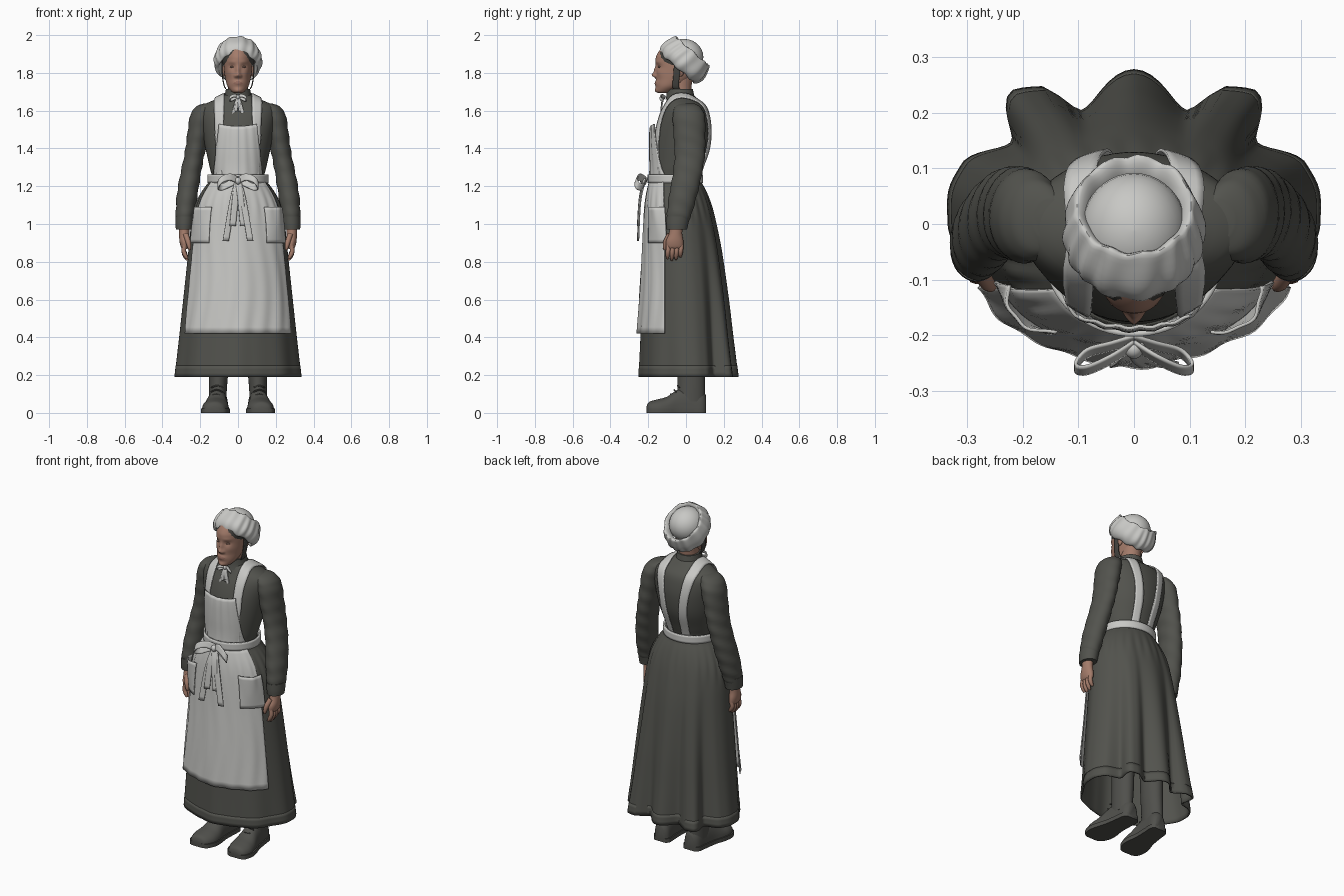
import bpy, bmesh, math
from mathutils import Vector
from mathutils.bvhtree import BVHTree

if "Cube" in bpy.data.objects:
    bpy.data.objects.remove(bpy.data.objects["Cube"])

def material(name, r, g, b):
    m = bpy.data.materials.new(name)
    m.diffuse_color = (r, g, b, 1)
    m.use_nodes = True
    m.node_tree.nodes["Principled BSDF"].inputs["Base Color"].default_value = m.diffuse_color
    return m

DRESS = material("dress_grey", .085, .086, .075)
WHITE = material("apron_white", .58, .58, .56)
SKIN = material("skin", .37, .2, .145)
LIP = material("lip", .29, .145, .11)
HAIR = material("hair_dark", .06, .058, .052)
BOOT = material("boot_grey", .08, .08, .072)
EYE = material("eye_brown", .25, .15, .115)

def spline(pts, n):
    """Catmull-Rom through tuples of any length."""
    out = []
    for i in range(len(pts) - 1):
        a, b, c, d = (pts[max(i-1, 0)], pts[i], pts[i+1], pts[min(i+2, len(pts)-1)])
        for k in range(n):
            t = k / n
            out.append(tuple(q + .5*t*(r-p + t*(2*p-5*q+4*r-s + t*(3*(q-r)+s-p)))
                             for p, q, r, s in zip(a, b, c, d)))
    return out + [tuple(pts[-1])]

def grid(name, rows, mat, closed=True, cap=True, solid=0, loop=False):
    """Mesh from rows of points."""
    bm = bmesh.new()
    vs = [[bm.verts.new(p) for p in row] for row in rows]
    n, m = len(rows[0]), len(rows)
    for i in range(m if loop else m - 1):
        for j in range(n if closed else n - 1):
            i2, j2 = (i+1) % m, (j+1) % n
            bm.faces.new((vs[i][j], vs[i][j2], vs[i2][j2], vs[i2][j]))
    if closed and cap and not loop:
        bm.faces.new(vs[0])
        bm.faces.new(vs[-1])
    bmesh.ops.recalc_face_normals(bm, faces=bm.faces)
    me = bpy.data.meshes.new(name)
    bm.to_mesh(me)
    bm.free()
    me.materials.append(mat)
    me.shade_smooth()
    me.set_sharp_from_angle(angle=math.radians(50))
    ob = bpy.data.objects.new(name, me)
    bpy.context.collection.objects.link(ob)
    if solid:
        mod = ob.modifiers.new("thickness", 'SOLIDIFY')
        mod.thickness, mod.offset = solid, 0
    return ob

def loft(name, table, mat, seg=32, steps=5, wob=0, bump=None):
    """Stack of ellipses: rows are x, z, half width, front y, back y."""
    rows = []
    for i, (x, z, rx, yf, yb) in enumerate(spline(table, steps)):
        row = []
        for k in range(seg):
            a, w = 2*math.pi*k/seg, wob*min(1, i/20)
            px = x + (rx + w*math.sin(i*1.3 + 2*a))*math.sin(a)
            py = (yf+yb)/2 + ((yb-yf)/2 + w*math.sin(i*1.3 + a))*math.cos(a)
            if bump and math.cos(a) < 0:
                py -= bump(px, z)
            row.append((px, py, z))
        rows.append(row)
    return grid(name, rows, mat)

def tube(name, pts, mat, seg=10, steps=4):
    """Round tube: points are x, y, z, radius."""
    ps, rows = spline(pts, steps), []
    for i, p in enumerate(ps):
        t = Vector(ps[min(i+1, len(ps)-1)][:3]) - Vector(ps[max(i-1, 0)][:3])
        u = t.cross(Vector((.3, 1, .1))).normalized()
        v = t.cross(u).normalized()
        rows.append([Vector(p[:3]) + p[3]*(u*math.cos(a) + v*math.sin(a))
                     for a in (2*math.pi*k/seg for k in range(seg))])
    return grid(name, rows, mat)

def ribbon(name, pts, width, mat, steps=6, tree=None, across=4):
    """Strip along a path, optionally laid on a surface."""
    rows = []
    for p in spline(pts, steps):
        row = [Vector(p) + Vector(width)*(k/across - .5) for k in range(across + 1)]
        if tree:
            hits = [tree.find_nearest(q) for q in row]
            row = [h[0] + h[1]*.008 for h in hits]
        rows.append(row)
    return grid(name, rows, mat, closed=False, solid=.006)

def ball(name, c, r, mat, seg=24):
    rows = [[(c[0]+r[0]*math.sin(b)*math.sin(a), c[1]+r[1]*math.sin(b)*math.cos(a), c[2]-r[2]*math.cos(b))
             for a in (2*math.pi*k/seg for k in range(seg))] for b in (.02 + 3.1*i/14 for i in range(15))]
    return grid(name, rows, mat)

# body profile: z, half width, front y, back y
BODY = spline([(.19, .325, -.24, .25), (.4, .303, -.232, .23), (.6, .283, -.225, .212), (.85, .258, -.215, .182),
    (1.0, .243, -.21, .155), (1.1, .222, -.205, .13), (1.18, .182, -.195, .1), (1.24, .14, -.182, .07),
    (1.3, .15, -.178, .085), (1.4, .172, -.175, .12), (1.5, .19, -.163, .13), (1.58, .203, -.138, .12),
    (1.625, .192, -.115, .102), (1.655, .13, -.102, .068), (1.685, .068, -.095, .04)], 6)
# hem folds: degrees from the back, radius factor
FOLDS = [(0, 1.1), (20, .85), (29, 1.12), (35, 1.16), (50, .88), (66, 1.03), (76, 1.04), (90, 1.02), (115, .96),
         (135, 1.0), (150, .98), (165, .99), (180, 1.03)]

def fold(p):
    d = math.degrees(abs((p + math.pi) % (2*math.pi) - math.pi))
    for (a, fa), (b, fb) in zip(FOLDS, FOLDS[1:]):
        if d <= b + 1e-6:
            t = (d - a)/(b - a)
            return fa + (fb - fa)*t*t*(3 - 2*t)
    return FOLDS[-1][1]

def body(p, z, off=0):
    for a, b in zip(BODY, BODY[1:]):
        if z <= b[0]:
            break
    t = min(max((z - a[0])/(b[0] - a[0]), 0), 1)
    _, rx, yf, yb = [u + (v - u)*t for u, v in zip(a, b)]
    w = max(0, (1.2 - z)/1.01)**1.2
    f = 1 + w*(fold(p) - 1)
    if z < 1.22:
        f += .014*math.sin(26*p)*max(0, 1 - abs(z - 1.1)/.12)
    return ((rx*f + off)*math.sin(p), (yf+yb)/2 + ((yb-yf)/2*f + off)*math.cos(p), z)

def band(z0, z1, n, off, seg=144):
    return [[body(2*math.pi*k/seg, z0 + (z1-z0)*i/n, off) for k in range(seg)] for i in range(n + 1)]

# dress
grid("skirt", band(.19, 1.25, 40, 0), DRESS, cap=False, solid=.008)
grid("skirt_hem", band(.192, .25, 3, .003), DRESS, cap=False, solid=.004)
bodice = grid("bodice", band(1.2, 1.685, 40, 0, 64), DRESS)
tree = BVHTree.FromPolygons([v.co for v in bodice.data.vertices], [list(f.vertices) for f in bodice.data.polygons])
loft("collar", [(0, 1.66, .078, -.108, .047), (0, 1.685, .07, -.103, .042), (0, 1.715, .064, -.1, .036)], DRESS)

# apron skirt, bib, waistband
def panel(name, a0, a1, z0, z1, off, nu=60, nv=24):
    return grid(name, [[body(math.pi + math.radians(a0 + (a1-a0)*k/nu), z0 + (z1-z0)*i/nv, off(k/nu, i/nv))
        for k in range(nu + 1)] for i in range(nv + 1)], WHITE, closed=False, solid=.006)

panel("apron_skirt", -63, 63, .42, 1.235, lambda u, v: .022 - .014*v + .003*(1-v)*math.sin(u*44 + 2*math.sin(v*5)))
grid("waistband", [[(x, y, 1.218 + .045*i/4) for x, y, _ in band(1.24, 1.25, 1, .016, 64)[0]] for i in range(5)],
     WHITE, cap=False, solid=.01)
rows = []
for i in range(15):
    v = i/14
    z, hw, row = 1.25 + .28*v, .13 - .03*v, []
    for k in range(25):
        x = hw*(k/12 - 1)
        y = tree.ray_cast(Vector((x, -1, z)), Vector((0, 1, 0)))[0].y
        row.append((x, y - .011 - .02*v*v - .002*math.sin(k*1.3), z - .012*v*(1 - (x/hw)**2)))
    rows.append(row)
grid("bib", rows, WHITE, closed=False, solid=.006)

for s, side in ((-1, "left"), (1, "right")):
    # apron pockets and shoulder straps
    panel("pocket_" + side, s*34, s*67, .9, 1.09,
          lambda u, v: .022 + .025*v*math.sin(math.pi*u), 20, 10)
    ribbon("strap_" + side, [(s*x, y, z) for x, y, z in ((.14, -.2, 1.25), (.126, -.2, 1.42), (.113, -.17, 1.56),
        (.106, -.11, 1.65), (.104, -.02, 1.7), (.1, .09, 1.65), (.088, .16, 1.52), (.072, .15, 1.36), (.062, .1, 1.25))],
        (.062, 0, 0), WHITE, tree=tree)

    # sleeves and cuffs
    loft("sleeve_" + side, [(s*x, z, rx, yf, yb) for x, z, rx, yf, yb in (
        (.15, 1.638, .03, -.03, .045), (.172, 1.62, .052, -.058, .075), (.194, 1.57, .06, -.07, .1),
        (.212, 1.47, .057, -.065, .102), (.23, 1.37, .053, -.06, .1), (.25, 1.27, .054, -.068, .085),
        (.268, 1.16, .055, -.088, .06), (.28, 1.06, .05, -.1, .032), (.284, 1.0, .042, -.1, .008))],
        DRESS, 32, 6, .0022)
    loft("cuff_" + side, [(s*.282, 1.04, .049, -.103, .022), (s*.284, 1.0, .047, -.104, .012),
                          (s*.285, .972, .044, -.102, .006)], DRESS)
    # hands
    loft("palm_" + side, [(s*x, z, rx, yf, yb) for x, z, rx, yf, yb in (
        (.285, 1.0, .028, -.084, -.016), (.285, .95, .027, -.09, -.02), (.284, .91, .026, -.105, -.014),
        (.282, .88, .021, -.105, -.014), (.281, .867, .012, -.098, -.022))], SKIN, 20)
    for k, length in enumerate((.9, 1, .95, .78)):
        y = -.093 + .0225*k
        tube("finger_%s_%d" % (side, k + 1), [(s*.283, y, .888, .0125), (s*.287, y - .002, .888 - .035*length, .0125),
             (s*.278, y - .004, .888 - .062*length, .011), (s*.268, y - .005, .888 - .08*length, .006)], SKIN)
    tube("thumb_" + side, [(s*.277, -.085, .945, .015), (s*.265, -.105, .91, .014), (s*.258, -.112, .88, .011),
                           (s*.256, -.112, .862, .006)], SKIN)

    # boots: shaft, foot, sole and laces
    loft("boot_shaft_" + side, [(s*.1, .45, .055, -.05, .1), (s*.102, .25, .052, -.045, .1),
         (s*.106, .14, .048, -.045, .1), (s*.108, .06, .045, -.05, .1)], BOOT)
    foot = spline([(-.208, .025, .035), (-.195, .052, .058), (-.15, .07, .072), (-.1, .068, .086),
                   (-.04, .055, .125), (.03, .05, .14), (.085, .047, .12), (.107, .03, .09)], 4)
    def fx(y):
        return s*(.107 - .09*y)
    grid("boot_foot_" + side, [[(fx(y) + w*math.cos(a), y, .015 + max(0, h - .015)*max(0, math.sin(a))**.8)
         for a in (2*math.pi*k/28 for k in range(28))] for y, w, h in foot], BOOT)
    ring = [(fx(y) + w + .006, y) for y, w, h in foot] + [(fx(y) - w - .006, y) for y, w, h in reversed(foot)]
    grid("boot_sole_" + side, [[(x, y, z) for x, y in ring] for z in (0, .024)], BOOT)
    for i in range(4):
        y, z = -.085 + .018*i, .098 + .022*i
        tube("lace_%s_%d" % (side, i + 1), [(fx(y) - .03, y + .014, z - .008, .004), (fx(y), y + .004, z + .002, .004),
             (fx(y) + .03, y + .014, z - .008, .004)], BOOT, 6)

    # waist bow and neck bow
    for name, c, k, drop in (("waist", (0, -.208, 1.23), 1, .32), ("neck", (0, -.112, 1.672), .42, .1)):
        ribbon("%s_bow_loop_%s" % (name, side), [(s*x*k, c[1] + y*k, c[2] + z*k) for x, y, z in (
            (0, -.01, 0), (.04, -.035, .018), (.085, -.055, .005), (.105, -.05, -.025), (.085, -.025, -.035),
            (.04, -.012, -.015), (0, 0, 0))], (0, .014*k, .036*k), WHITE)
        for j, (x, d) in enumerate(((.065, 1), (.028, .75))):
            ribbon("%s_bow_tail_%s_%d" % (name, side, j + 1), [(0, c[1] - .01*k, c[2]),
                (s*x*.45*k, c[1] - .035*k, c[2] - drop*d*.35), (s*x*k, c[1] - .046*k, c[2] - drop*d)],
                (.028*k + .004, .006*k, 0), WHITE)

    # eyes and cap ties
    ball("eye_" + side, (s*.031, -.141, 1.832), (.013, .008, .005), EYE, 14)
    ball("ear_" + side, (s*.075, -.03, 1.81), (.012, .02, .03), SKIN, 14)
    ribbon("cap_tie_" + side, [(s*.086, -.045, 1.87), (s*.083, -.05, 1.79), (s*.074, -.055, 1.735),
                               (s*.064, -.05, 1.715)], (0, .034, 0), HAIR)
ball("waist_bow_knot", (0, -.226, 1.228), (.017, .017, .019), WHITE, 16)
ball("neck_bow_knot", (0, -.12, 1.672), (.011, .011, .012), WHITE, 16)

# head with sculpted face: x, z, width, height, depth of each bump
BUMPS = [(0, 1.788, .014, .013, .02), (0, 1.812, .011, .022, .012), (0, 1.745, .028, .014, .007),
         (0, 1.706, .022, .014, .007), (0, 1.764, .03, .004, -.001)]
for s in (-1, 1):
    BUMPS += [(s*.031, 1.834, .018, .014, -.007), (s*.034, 1.858, .024, .01, .003),
              (s*.045, 1.8, .022, .022, .006), (s*.014, 1.783, .007, .008, .007)]

def face(x, z):
    return sum(d*math.exp(-((x-cx)/w)**2 - ((z-cz)/h)**2) for cx, cz, w, h, d in BUMPS)

loft("neck", [(0, 1.66, .056, -.092, .03), (0, 1.72, .052, -.09, .028), (0, 1.79, .055, -.09, .04)], SKIN)
head = loft("head", [(0, 1.693, .02, -.145, -.1), (0, 1.703, .036, -.157, -.07), (0, 1.73, .056, -.159, -.02),
    (0, 1.77, .067, -.158, .03), (0, 1.81, .073, -.157, .06), (0, 1.85, .076, -.16, .075), (0, 1.89, .075, -.157, .08),
    (0, 1.935, .06, -.125, .06), (0, 1.96, .02, -.07, .0)], SKIN, 120, 12, 0, face)
head.data.materials.append(LIP)
for f in head.data.polygons:
    c = f.center
    if c.y < -.13 and (c.x/.024)**2 + ((c.z - 1.746)/.009)**2 < 1:
        f.material_index = 1
ball("hair", (0, -.032, 1.88), (.088, .12, .088), HAIR, 32)

# bonnet: smooth crown inside a gathered, tilted double ruffle
ball("bonnet_crown", (0, -.012, 1.884), (.096, .104, .096), WHITE, 40)
C, U, N = Vector((0, -.006, 1.87)), Vector((0, .086, -.075)), Vector((0, .66, .75))
rows = []
for i in range(160):
    a = 2*math.pi*i/160
    out = Vector((.1*math.sin(a), 0, 0)) + U*math.cos(a)
    row = []
    for k in range(24):
        b = 2*math.pi*k/24
        r = .02*math.cos(b)*(1 + .3*math.cos(2*b + 1))
        if math.cos(b) > 0:
            r += .003*math.cos(b)*math.sin(15*a + math.sin(b) + 2*math.sin(3*a))
        n = .06*math.sin(b) + .004*math.sin(9*a + math.sin(2*a))*math.sin(b)
        row.append(C + out + out.normalized()*(r + .003) + N*n)
    rows.append(row)
grid("bonnet_ruffle", rows, WHITE, loop=True)
